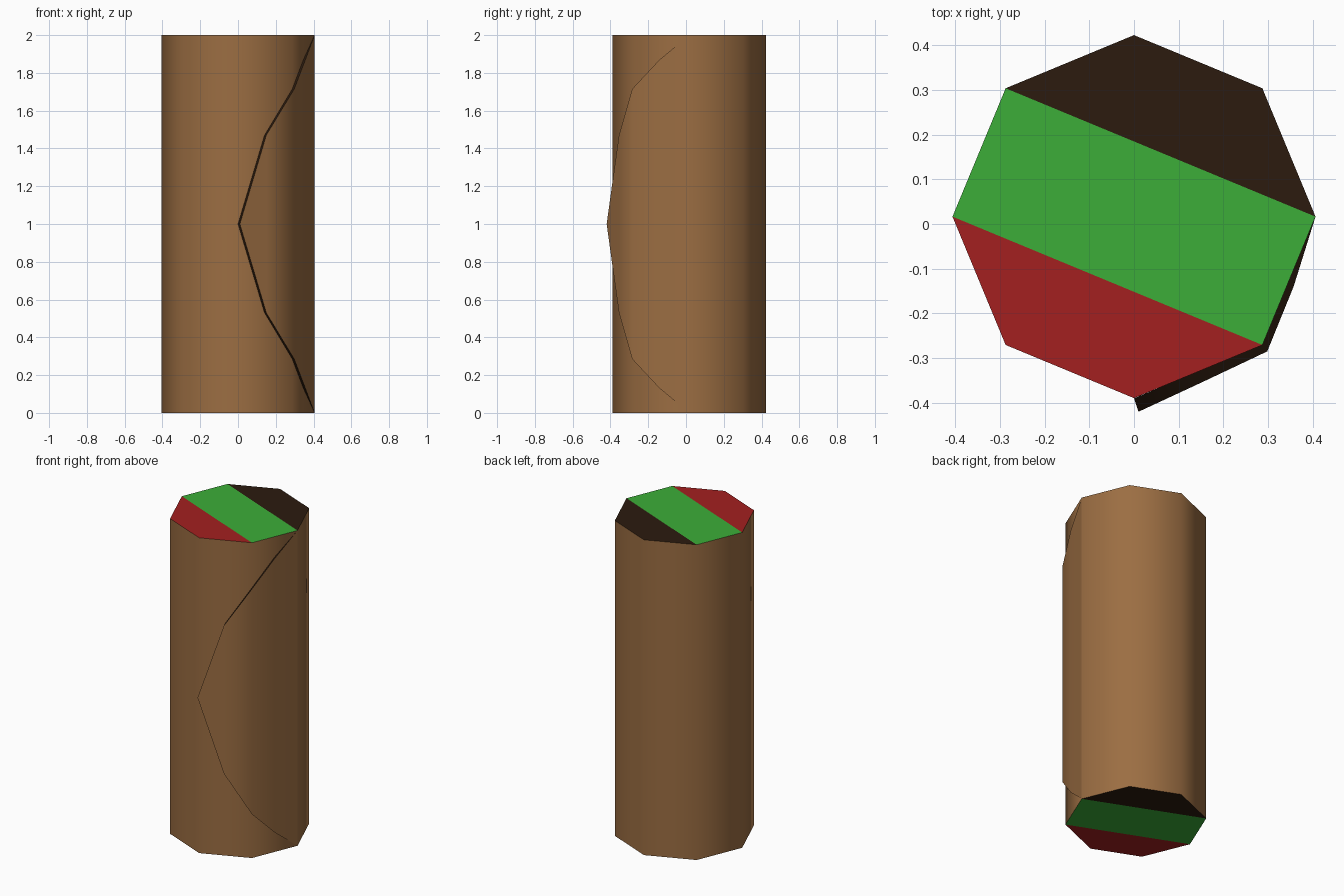
import bpy, bmesh, math
from mathutils import Vector

if "Cube" in bpy.data.objects:
    bpy.data.objects.remove(bpy.data.objects["Cube"])

R, CY, H = 0.406, 0.0165, 2.0


def material(name, rgb):
    m = bpy.data.materials.new(name)
    m.diffuse_color = (*rgb, 1)
    m.use_nodes = True
    m.node_tree.nodes["Principled BSDF"].inputs["Base Color"].default_value = m.diffuse_color
    return m


bark = material("bark", (0.33, 0.155, 0.055))
dark = material("dark_brown", (0.025, 0.011, 0.0045))
green = material("green", (0.045, 0.42, 0.04))
red = material("red", (0.37, 0.014, 0.014))


def finish(bm, name, mats):
    me = bpy.data.meshes.new(name)
    bm.to_mesh(me)
    bm.free()
    for m in mats:
        me.materials.append(m)
    ob = bpy.data.objects.new(name, me)
    bpy.context.collection.objects.link(ob)
    bpy.ops.object.select_all(action='DESELECT')
    ob.select_set(True)
    bpy.context.view_layer.objects.active = ob
    bpy.ops.object.shade_smooth_by_angle(angle=math.radians(60))
    return ob


# Octagonal roll with three-striped ends
bm = bmesh.new()
rings = [[bm.verts.new((R * math.cos(i * math.pi / 4),
                        CY + R * math.sin(i * math.pi / 4), z))
          for i in range(8)] for z in (0, H)]
low, top = rings
for i in range(8):
    j = (i + 1) % 8
    bm.faces.new((low[i], low[j], top[j], top[i]))
stripes = [((0, 1, 2, 3), 1), ((0, 3, 4, 7), 2), ((4, 5, 6, 7), 3)]
for ids, mat in stripes:
    bm.faces.new([top[i] for i in ids]).material_index = mat
    bm.faces.new([low[i] for i in reversed(ids)]).material_index = mat
finish(bm, "roll_body", [bark, dark, green, red])

# Lifted wrapper flap: outline of its upper half, mirrored about mid height
outer = [(0.406, 0.0165, 2.0), (0.357, -0.14, 1.87), (0.298, -0.285, 1.715),
         (0.15, -0.355, 1.47), (0.01, -0.42, 1.0)]
inner = [(0.406, 0.0165, 2.0), (0.346, -0.128, 1.87), (0.287, -0.27, 1.715),
         (0.14, -0.331, 1.47), (0.0, -0.39, 1.0)]
bm = bmesh.new()
centre = Vector((0.25, -0.1, 1.0))


def face(points, mat):
    f = bm.faces.new([bm.verts.new(p) for p in points])
    f.material_index = mat
    f.normal_update()
    if f.normal.dot(f.calc_center_median() - centre) < 0:
        f.normal_flip()


def mirror(p):
    return (p[0], p[1], H - p[2])


for i in range(4):
    a, b, c, d = outer[i], outer[i + 1], inner[i + 1], inner[i]
    # sheet strip, ending in a triangle at the tip
    face([a, b, mirror(a)] if i == 3 else [a, b, mirror(b), mirror(a)], 0)
    # dark cut edge, above and below
    rim = [a, b, c] if i == 0 else [a, b, c, d]
    face(rim, 1)
    face([mirror(p) for p in rim], 1)
bmesh.ops.remove_doubles(bm, verts=bm.verts, dist=0.0005)
finish(bm, "wrapper_flap", [bark, dark])
